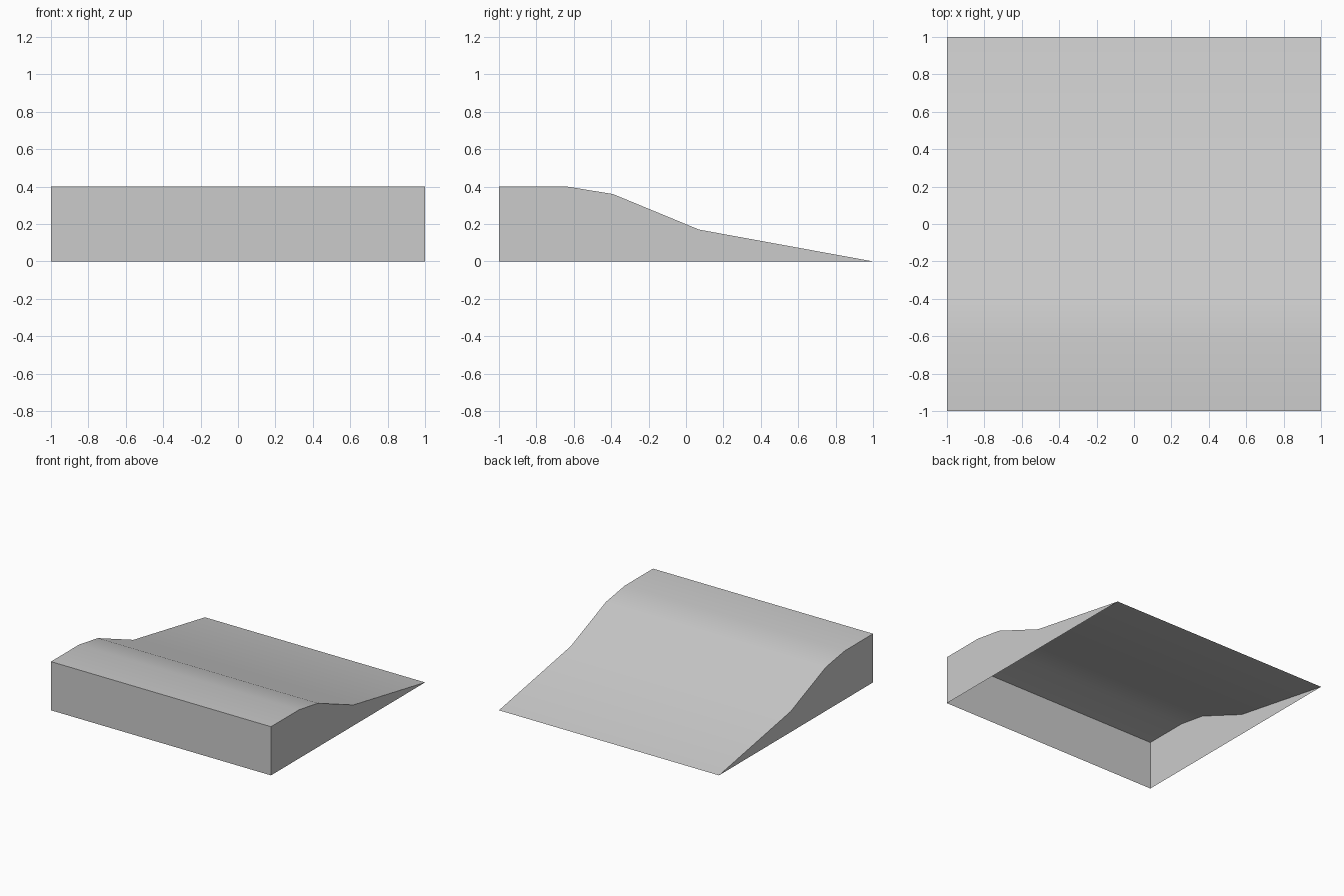
import bpy, bmesh, math

cube = bpy.data.objects.get("Cube")
if cube:
    bpy.data.objects.remove(cube, do_unlink=True)

# Plain grey material
grey = bpy.data.materials.new("light_grey")
grey.use_nodes = True
colour = (0.6, 0.6, 0.6, 1)
grey.diffuse_color = colour
grey.node_tree.nodes["Principled BSDF"].inputs["Base Color"].default_value = colour

# Side profile (y, z): flat crest, rounded shoulder, long slope down to the back
HALF_WIDTH = 1
crest = [(-1, 0.4), (-0.635, 0.4), (-0.39, 0.36), (0.07, 0.17), (1, 0)]
foot = (-1, 0)

bm = bmesh.new()


def outline(x):
    return [bm.verts.new((x, y, z)) for y, z in [foot] + crest]


right, left = outline(-HALF_WIDTH), outline(HALF_WIDTH)

# Front wall and sloping top, with an open underside
for i in range(len(right) - 1):
    bm.faces.new((right[i], left[i], left[i + 1], right[i + 1]))

# Side walls
bm.faces.new(right)
bm.faces.new(left[::-1])
bm.normal_update()

mesh = bpy.data.meshes.new("sloped_ramp")
bm.to_mesh(mesh)
bm.free()
mesh.materials.append(grey)
ramp = bpy.data.objects.new("sloped_ramp", mesh)
bpy.context.collection.objects.link(ramp)

# Smooth the slope, keep the wall edges sharp
bpy.ops.object.select_all(action="DESELECT")
ramp.select_set(True)
bpy.context.view_layer.objects.active = ramp
bpy.ops.object.shade_smooth_by_angle(angle=math.radians(30))
